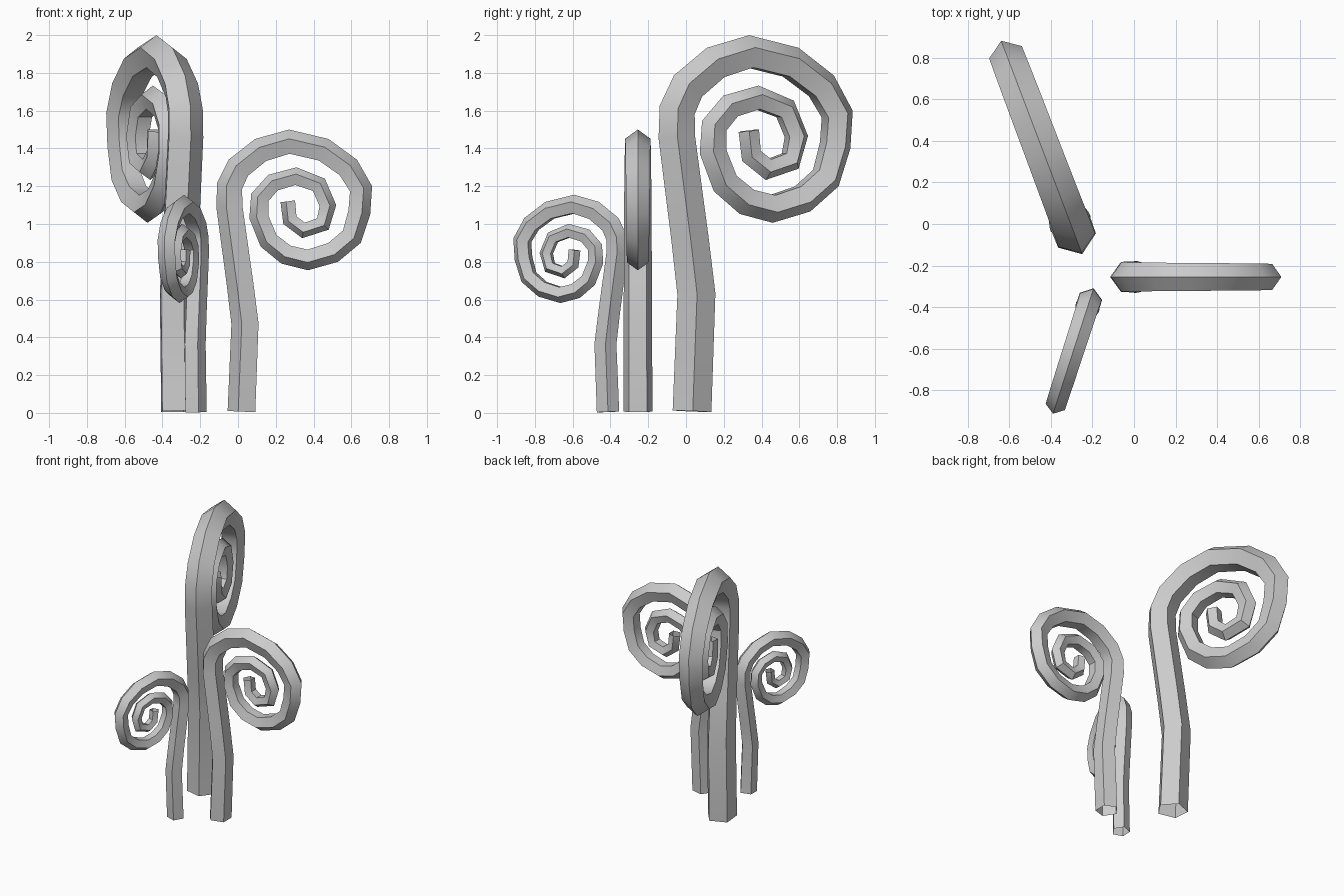
import bpy
import bmesh
import math
from mathutils import Vector

cube = bpy.data.objects.get("Cube")
if cube:
    bpy.data.objects.remove(cube, do_unlink=True)

# Single plain grey
grey = bpy.data.materials.new("plain_grey")
grey.use_nodes = True
colour = (0.6, 0.6, 0.6, 1)
grey.diffuse_color = colour
grey.node_tree.nodes["Principled BSDF"].inputs["Base Color"].default_value = colour

# Outer ridge of one frond (sideways, height): stem, big coil, small coil
STEM = [(-.055, .01), (-.035, .47), (-.06, .68), (-.115, 1.09)]
BIG_COIL = [(-.11, 1.22), (-.05, 1.34), (.09, 1.45), (.27, 1.5), (.48, 1.45),
            (.63, 1.34), (.71, 1.2), (.7, 1.05), (.65, .9), (.53, .8),
            (.37, .755), (.23, .79), (.12, .88)]
SMALL_COIL = [(.06, 1.03), (.07, 1.16), (.16, 1.26), (.31, 1.3), (.46, 1.24),
              (.52, 1.1), (.48, .97), (.34, .925), (.24, 1), (.225, 1.115)]
RIDGE = [Vector(p) for p in STEM + BIG_COIL + SMALL_COIL]
SIDES = 5
BASE_RADIUS, TIP_RADIUS = .081, .043


def add_frond(name, origin, heading, scale):
    """Sweep a tapering pentagon along the ridge, one corner pointing outward."""
    bm = bmesh.new()
    rings = []
    last = len(RIDGE) - 1
    for i, ridge in enumerate(RIDGE):
        before, after = RIDGE[max(i - 1, 0)], RIDGE[min(i + 1, last)]
        tangent = (after - ridge).normalized() if i == 0 else (ridge - before).normalized()
        if 0 < i < last:
            tangent = (tangent + (after - ridge).normalized()).normalized()
        outward = Vector((-tangent.y, tangent.x))
        radius = BASE_RADIUS + (TIP_RADIUS - BASE_RADIUS) * i / last
        centre = ridge - outward * radius
        ring = []
        for k in range(SIDES):
            angle = math.tau * k / SIDES
            p = centre + outward * radius * math.cos(angle)
            ring.append(bm.verts.new((p.x, radius * math.sin(angle), p.y)))
        rings.append(ring)
    # Open-ended tube
    for a, b in zip(rings, rings[1:]):
        for k in range(SIDES):
            n = (k + 1) % SIDES
            bm.faces.new((a[k], a[n], b[n], b[k]))
    bmesh.ops.recalc_face_normals(bm, faces=bm.faces)
    mesh = bpy.data.meshes.new(name)
    bm.to_mesh(mesh)
    bm.free()
    mesh.materials.append(grey)
    frond = bpy.data.objects.new(name, mesh)
    bpy.context.collection.objects.link(frond)
    frond.location = (*origin, 0)
    frond.rotation_euler.z = math.radians(heading)
    frond.scale = (scale, scale, scale)
    bpy.ops.object.select_all(action="DESELECT")
    frond.select_set(True)
    bpy.context.view_layer.objects.active = frond
    bpy.ops.object.shade_smooth_by_angle(angle=math.radians(40))


add_frond("tall_curled_frond", (-.304, -.002), 110.8, 1.333)
add_frond("middle_curled_frond", (0, -.255), 0, 1)
add_frond("short_curled_frond", (-.222, -.394), 252.1, .77)
